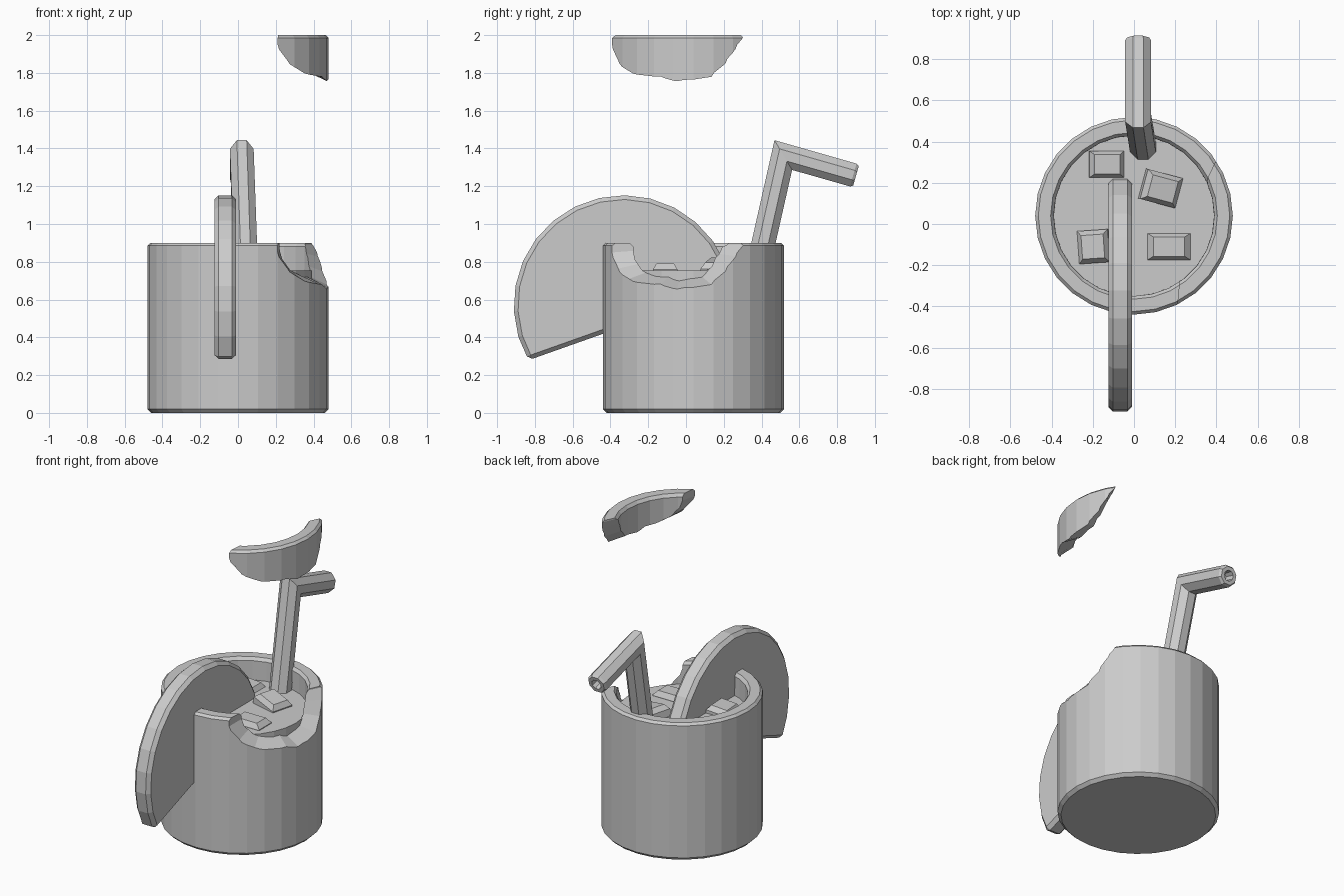
import bpy, bmesh, math
from mathutils import Vector

if "Cube" in bpy.data.objects:
    bpy.data.objects.remove(bpy.data.objects["Cube"])

CY = 0.04  # cup axis sits slightly behind the origin


def make(name, verts, faces):
    me = bpy.data.meshes.new(name)
    bm = bmesh.new()
    vs = [bm.verts.new(v) for v in verts]
    for f in faces:
        bm.faces.new([vs[i] for i in f])
    bmesh.ops.recalc_face_normals(bm, faces=bm.faces[:])
    bm.to_mesh(me)
    bm.free()
    ob = bpy.data.objects.new(name, me)
    bpy.context.collection.objects.link(ob)
    return ob


def loft(name, rings, closed=True):
    """Skin equal-sized rings and cap both ends."""
    n = len(rings[0])
    verts = [v for r in rings for v in r]
    faces = [(k * n + i, k * n + (i + 1) % n, (k + 1) * n + (i + 1) % n, (k + 1) * n + i)
             for k in range(len(rings) - 1) for i in range(n)]
    faces += [tuple(range(n)), tuple(range((len(rings) - 1) * n, len(rings) * n))]
    return make(name, verts, faces)


def lathe(name, profile, sides=28):
    return loft(name, [[(r * math.cos(2 * math.pi * i / sides), CY + r * math.sin(2 * math.pi * i / sides), z)
                        for i in range(sides)] for r, z in profile])


def apply_mod(ob, kind, **settings):
    m = ob.modifiers.new(kind.title(), kind)
    for k, v in settings.items():
        setattr(m, k, v)
    bpy.context.view_layer.objects.active = ob
    bpy.ops.object.modifier_apply(modifier=m.name)


# Cup and a copy that becomes the broken-off chip
CUP = [(0.46, 0), (0.48, 0.02), (0.48, 0.885), (0.465, 0.9), (0.405, 0.9),
       (0.39, 0.88), (0.385, 0.06)]
cup = lathe("cup", CUP)
chip = lathe("broken_chip", CUP)

# Jagged break: outer edge as (y, z), narrowing towards the cup's inside
EDGE = [(-0.375, 0.85), (-0.345, 0.765), (-0.29, 0.71), (-0.13, 0.68), (-0.05, 0.655),
        (0.12, 0.68), (0.19, 0.75), (0.24, 0.83), (0.28, 0.89)]
MID = math.radians(-14)


def break_point(y, z, r):
    s = 1 + (r - 0.48) * 2
    a = MID + (math.asin((y - CY) / 0.48) - MID) * s
    return (r * math.cos(a), CY + r * math.sin(a), 0.9 + (z - 0.9) * s if z < 0.95 else z)


cutter = loft("break_cutter", [[break_point(y, 1.0, 0.6), break_point(y, z, 0.6),
                                break_point(y, z, 0.33), break_point(y, 1.0, 0.33)] for y, z in EDGE])
cutter.hide_render = True
apply_mod(cup, 'BOOLEAN', operation='DIFFERENCE', object=cutter, solver='EXACT')
apply_mod(chip, 'BOOLEAN', operation='INTERSECT', object=cutter, solver='EXACT')
bpy.data.objects.remove(cutter)
chip.location.z = 1.1

# Drink
lathe("drink", [(0.385, 0.05), (0.392, 0.755)])

# Ice cubes: x, y, width, depth, top height, turn, tilt
for x, y, w, d, top, turn, tilt in [(-0.13, 0.29, 0.17, 0.13, 0.79, 0, 5), (0.14, 0.17, 0.18, 0.15, 0.81, -15, 12),
                                    (-0.2, -0.11, 0.15, 0.16, 0.80, 4, -6), (0.17, -0.11, 0.21, 0.13, 0.79, 0, 0)]:
    ring = lambda k, z: [(sx * w / 2 * k, sy * d / 2 * k, z)
                         for sx, sy in ((-1, -1), (1, -1), (1, 1), (-1, 1))]
    ice = loft("ice_cube", [ring(1, -0.12), ring(1, -0.03), ring(0.72, 0)])
    ice.location = (x, y, top)
    ice.rotation_euler = (0, math.radians(tilt), math.radians(turn))

# Fruit slice: a circle cut by a sloping chord, hung over the rim
c, R = Vector((-0.33, 0.57)), 0.582
arc = [math.radians(210 - (210 - 9) * i / 15) for i in range(16)]
outline = [(c.x + R * math.cos(a), c.y + R * math.sin(a)) for a in arc]
fruit = loft("fruit_slice", [[(x, y, z) for y, z in outline] for x in (-0.125, -0.01)])
apply_mod(fruit, 'BEVEL', width=0.022, segments=1, limit_method='ANGLE', angle_limit=math.radians(50))

# Bent straw with a hollow tip
path = [Vector(p) for p in [(0.045, 0.365, 0.7), (0.02, 0.515, 1.365), (0.02, 0.9, 1.255)]]
d1, d2 = (path[1] - path[0]).normalized(), (path[2] - path[1]).normalized()
side = Vector((1, 0, 0))


def straw_ring(p, d, r, stretch=1.0):
    up = side.cross(d).normalized()
    return [tuple(p + side * r * math.cos(a) + up * r * stretch * math.sin(a))
            for a in (math.pi / 8 + i * math.pi / 4 for i in range(8))]


bend = (d1 + d2).normalized()
S = 0.068
loft("straw", [straw_ring(path[0], d1, S), straw_ring(path[1], bend, S, 1 / bend.dot(d1)),
               straw_ring(path[2] - d2 * 0.015, d2, S), straw_ring(path[2], d2, S * 0.85),
               straw_ring(path[2], d2, S * 0.5), straw_ring(path[2] - d2 * 0.06, d2, S * 0.4)])
